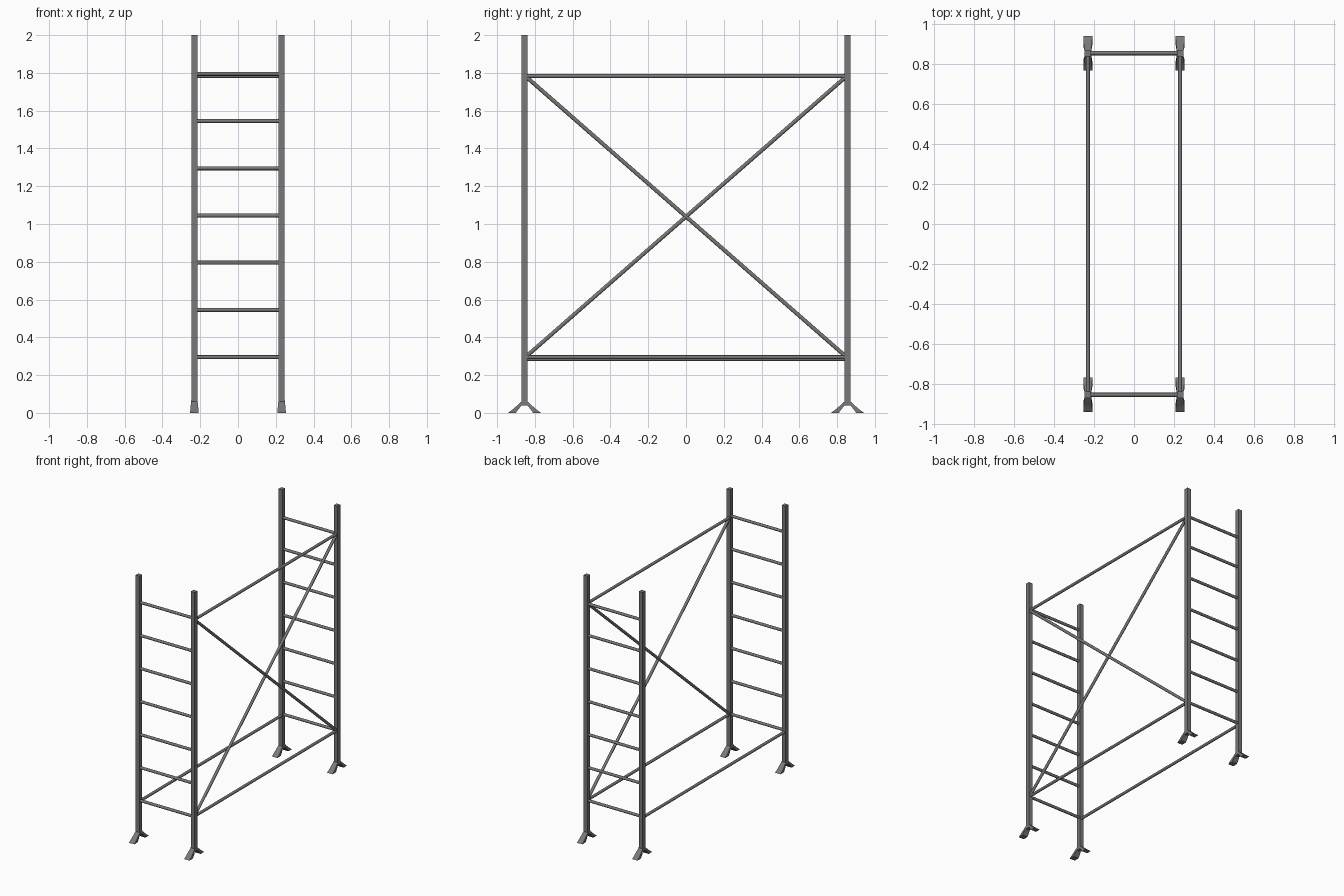
import bpy, bmesh
from mathutils import Vector

cube = bpy.data.objects.get("Cube")
if cube:
    bpy.data.objects.remove(cube, do_unlink=True)

steel = bpy.data.materials.new("dark grey steel")
steel.use_nodes = True
GREY = (0.19, 0.19, 0.19, 1)
steel.diffuse_color = GREY
steel.node_tree.nodes["Principled BSDF"].inputs["Base Color"].default_value = GREY

X, Y = 0.231, 0.855      # post centres
HALF = 0.016             # half post width
TUBE = 0.0105            # tube radius
LOW, STEP = 0.295, 0.25  # first rung and rung spacing


def finish(bm, name):
    bmesh.ops.recalc_face_normals(bm, faces=bm.faces)
    mesh = bpy.data.meshes.new(name)
    bm.to_mesh(mesh)
    bm.free()
    mesh.materials.append(steel)
    obj = bpy.data.objects.new(name, mesh)
    bpy.context.collection.objects.link(obj)
    return obj


def tube(name, start, end):
    """Round tube between two points."""
    start, end = Vector(start), Vector(end)
    axis = end - start
    bm = bmesh.new()
    bmesh.ops.create_cone(bm, cap_ends=True, segments=12, radius1=TUBE,
                          radius2=TUBE, depth=axis.length)
    for f in bm.faces:
        f.smooth = len(f.verts) == 4
    for e in bm.edges:
        e.smooth = all(f.smooth for f in e.link_faces)
    obj = finish(bm, name)
    obj.rotation_mode = 'QUATERNION'
    obj.rotation_quaternion = axis.to_track_quat('Z', 'Y')
    obj.location = (start + end) / 2


def post(name, x, y):
    """Square upright."""
    bm = bmesh.new()
    bmesh.ops.create_cube(bm, size=1)
    for v in bm.verts:
        v.co.x *= 2 * HALF
        v.co.y *= 2 * HALF
        v.co.z = 0.045 if v.co.z < 0 else 2.0
    finish(bm, name).location = (x, y, 0)


def foot(name, x, y):
    """Splayed foot: arch strips bridged across x, wider at the ground."""
    half = [((HALF, 0.07), (0, 0.038)), ((HALF, 0.06), (0.016, 0.038)),
            ((0.058, 0.022), (0.03, 0.022)), ((0.087, 0), (0.046, 0))]
    outline = [((-o[0], o[1]), (-i[0], i[1])) for o, i in reversed(half)] + half
    bm = bmesh.new()
    rings = []
    for outer, inner in outline:
        w = 0.0225 - 0.0065 * (outer[1] / 0.07) ** 1.5
        rings.append([bm.verts.new((s * w, p[0], p[1]))
                      for s, p in ((-1, outer), (1, outer), (1, inner), (-1, inner))])
    for a, b in zip(rings, rings[1:]):
        for i in range(4):
            j = (i + 1) % 4
            bm.faces.new((a[i], a[j], b[j], b[i]))
    bm.faces.new(rings[0])
    bm.faces.new(rings[-1])
    bmesh.ops.remove_doubles(bm, verts=bm.verts, dist=0.0001)
    finish(bm, name).location = (x, y, 0)


# Two ladder frames with feet
for end, y in (("front", -Y), ("back", Y)):
    for side, x in (("left", X), ("right", -X)):
        post(f"{end}_{side}_post", x, y)
        foot(f"{end}_{side}_foot", x, y)
    for i in range(7):
        z = LOW + i * STEP
        if i == 6 and end == "back":
            z -= 0.012
        tube(f"{end}_rung_{i + 1}", (-X + HALF, y, z), (X - HALF, y, z))

# Long rails joining the frames
REACH = Y - HALF
TOP = 1.783
for name, x, z in (("lower_left_rail", X, LOW), ("lower_right_rail", -X, LOW - 0.01),
                   ("upper_left_rail", X, TOP)):
    tube(name, (x, -REACH, z), (x, REACH, z))

# Crossed braces on the left side
for name, s in (("rising_brace", 1), ("falling_brace", -1)):
    tube(name, (X, -s * REACH, LOW + 0.01), (X, s * REACH, TOP - 0.01))
